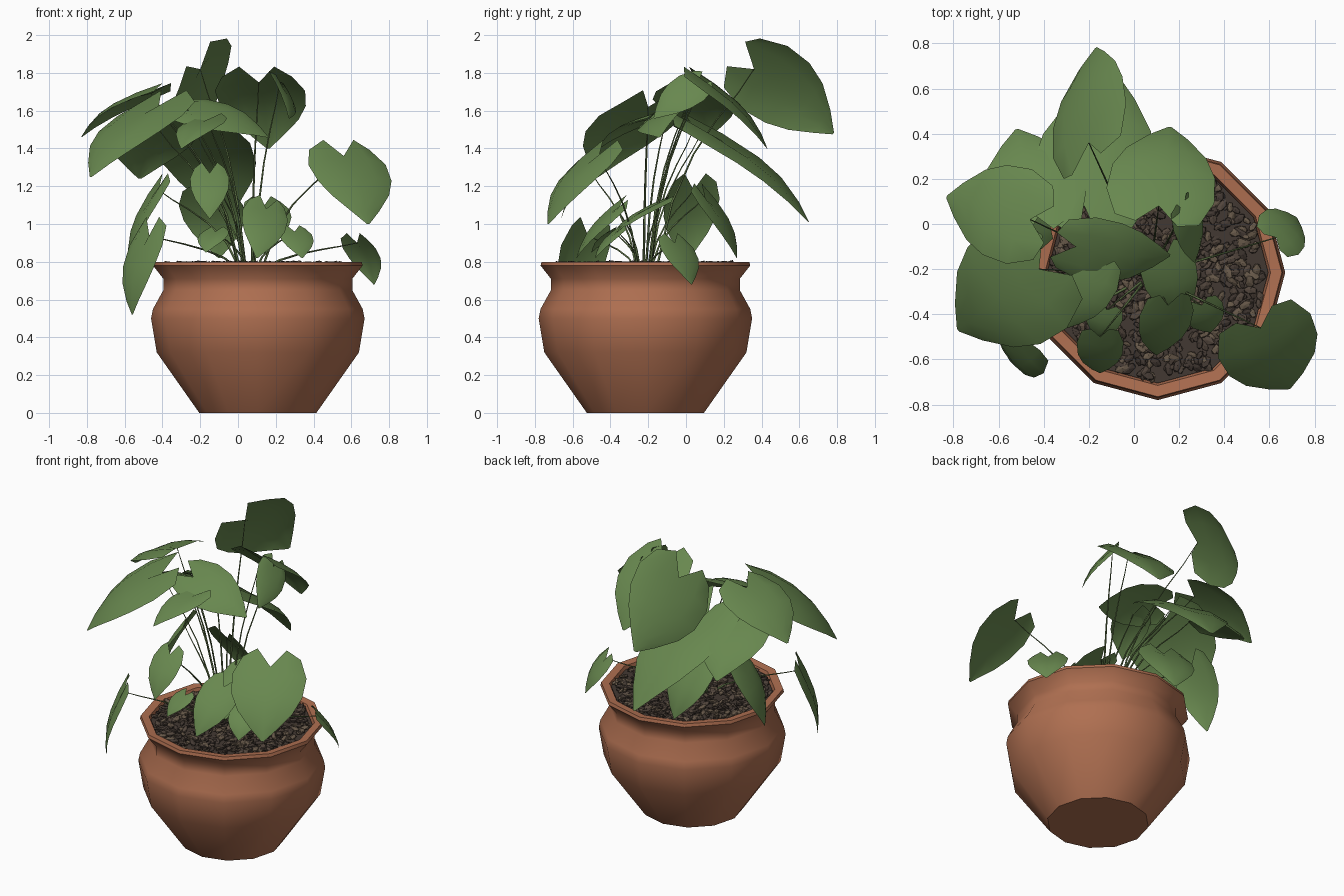
import bpy, bmesh, math, random
from mathutils import Vector, Matrix, Euler

random.seed(4)
if "Cube" in bpy.data.objects:
    bpy.data.objects.remove(bpy.data.objects["Cube"])

CENTRE = Vector((0.105, -0.215, 0))
UP = Vector((0, 0, 1))


def material(name, rgb):
    m = bpy.data.materials.new(name)
    m.use_nodes = True
    m.diffuse_color = (*rgb, 1)
    bsdf = next(n for n in m.node_tree.nodes if n.type == "BSDF_PRINCIPLED")
    bsdf.inputs["Base Color"].default_value = (*rgb, 1)
    bsdf.inputs["Roughness"].default_value = 0.8
    return m


TERRACOTTA = material("terracotta", (0.43, 0.16, 0.082))
GREEN = material("leaf green", (0.138, 0.245, 0.078))
STEM = material("stem green", (0.11, 0.17, 0.06))
SOIL = material("dark soil", (0.055, 0.04, 0.032))
BARK = material("brown bark", (0.13, 0.095, 0.064))
BARK_DARK = material("dark bark", (0.085, 0.061, 0.046))


def add_object(name, bm, mats, smooth=None):
    me = bpy.data.meshes.new(name)
    bm.to_mesh(me)
    bm.free()
    ob = bpy.data.objects.new(name, me)
    bpy.context.collection.objects.link(ob)
    for m in mats:
        me.materials.append(m)
    if smooth:
        bpy.ops.object.select_all(action="DESELECT")
        ob.select_set(True)
        bpy.context.view_layer.objects.active = ob
        bpy.ops.object.shade_smooth_by_angle(angle=math.radians(smooth))


def polar(radius, angle, z):
    """Point around the pot axis."""
    return CENTRE + Vector((radius * math.cos(angle), radius * math.sin(angle), z))


def lathe(name, profile, mat, sides=12):
    """Spin a (radius, height) profile around the pot axis and cap both ends."""
    bm = bmesh.new()
    rings = [[bm.verts.new(polar(r, math.tau * i / sides, z)) for i in range(sides)]
             for r, z in profile]
    for lo, hi in zip(rings, rings[1:]):
        for i in range(sides):
            j = (i + 1) % sides
            bm.faces.new((lo[i], lo[j], hi[j], hi[i]))
    bm.faces.new(rings[0][::-1])
    bm.faces.new(rings[-1])
    add_object(name, bm, [mat], 45)


# Pot with flared rim, and the soil disc inside it
lathe("pot", [(0.31, 0), (0.535, 0.32), (0.565, 0.5), (0.555, 0.55), (0.5, 0.65), (0.5, 0.71),
              (0.555, 0.78), (0.55, 0.8), (0.5, 0.795), (0.485, 0.74)], TERRACOTTA)
lathe("soil", [(0.485, 0.75), (0.49, 0.775)], SOIL)

# Bark chips scattered over the soil
bm = bmesh.new()
for i in range(850):
    pos = polar(0.47 * math.sqrt(random.random()), random.uniform(0, math.tau),
                random.uniform(0.777, 0.792))
    spin = Euler((random.uniform(-0.4, 0.4), random.uniform(-0.4, 0.4), random.uniform(0, 6)))
    size = Vector((0.03, 0.017, 0.009)) * random.uniform(0.7, 1.3)
    before = len(bm.faces)
    bmesh.ops.create_icosphere(bm, subdivisions=1, radius=1,
                               matrix=Matrix.LocRotScale(pos, spin, size))
    bm.faces.ensure_lookup_table()
    for f in bm.faces[before:]:
        f.material_index = i % 3
add_object("bark_chips", bm, [BARK, BARK_DARK, SOIL])

# Heart outline rows: position along the leaf, half width
ROWS = [(0, 0.78), (0.18, 1), (0.4, 0.95), (0.62, 0.74), (0.84, 0.36), (1, 0.03)]


def leaf(name, base, tip, ratio, roll):
    """Heart-shaped blade facing the sky, creased at the midrib and arched to its tip."""
    along = tip - base
    length = along.length
    width = length * ratio
    across = along.cross(UP).normalized()
    across.rotate(Matrix.Rotation(roll, 3, along))
    normal = across.cross(along).normalized()
    bm = bmesh.new()
    grid = []
    for k, (t, w) in enumerate(ROWS):
        row = []
        for s in (-1, -0.5, 0, 0.5, 1):
            # Lobes reach back behind the notch at the midrib
            back = math.sin(math.pi * abs(s) * 0.82) * 0.24 * max(0, 1 - k * 0.6)
            arch = 0.4 * length * t * (1 - t)
            crease = width * w * (0.1 * abs(s) - 0.16 * s * s)
            row.append(bm.verts.new(base + along * (t - back) + across * (s * w * width / 2)
                                    + normal * (arch + crease)))
        grid.append(row)
    for a, b in zip(grid, grid[1:]):
        for i in range(4):
            bm.faces.new((a[i], a[i + 1], b[i + 1], b[i]))
    add_object(name, bm, [GREEN], 50)


def stem(name, root, base):
    """Thin stalk rising steeply from the soil, then bending to the leaf."""
    cu = bpy.data.curves.new(name, "CURVE")
    cu.dimensions = "3D"
    cu.bevel_depth = 0.0045
    cu.bevel_resolution = 0
    cu.resolution_u = 5
    sp = cu.splines.new("BEZIER")
    sp.bezier_points.add(1)
    lean = (base - root) * 0.2
    rise = UP * (base.z - root.z) * 0.45 + lean
    for p, co, h, thick in zip(sp.bezier_points, (root, base), (rise, lean), (1.5, 0.5)):
        p.co, p.handle_left, p.handle_right, p.radius = co, co - h, co + h, thick
    cu.materials.append(STEM)
    bpy.context.collection.objects.link(bpy.data.objects.new(name, cu))


# Leaves: notch, tip and, where the blade is twisted, a roll angle
BROAD = {
    "top_back": ((-0.2, 0.36, 1.82), (-0.17, 0.78, 1.48), -0.95),
    "upper_back": ((0.11, 0.08, 1.75), (0.16, 0.43, 1.4)),
    "mid_left_back": ((-0.42, 0.04, 1.5), (-0.52, 0.42, 1.24)),
    "upper_left": ((-0.46, 0.02, 1.69), (-0.83, 0.12, 1.46)),
    "front_left": ((-0.42, -0.2, 1.62), (-0.78, -0.47, 1.25)),
    "right_front": ((0.56, -0.46, 1.36), (0.69, -0.73, 1)),
    "low_back": ((-0.15, 0.1, 1.14), (-0.1, 0.27, 0.82)),
    "low_right": ((0.3, -0.36, 0.96), (0.34, -0.48, 0.82)),
    "low_left": ((-0.12, -0.38, 0.96), (-0.17, -0.5, 0.85)),
    "rim_right": ((0.63, -0.06, 0.9), (0.72, 0.03, 0.68)),
}
SLIM = {
    "upper_small": ((0.22, 0.06, 1.74), (0.27, -0.17, 1.56), -0.9),
    "mid_back": ((-0.22, 0.08, 1.48), (-0.07, 0.65, 1.01)),
    "centre": ((-0.26, -0.1, 1.6), (0.16, -0.14, 1.46), 0.5),
    "centre_front": ((-0.16, -0.2, 1.55), (-0.3, -0.46, 1.4)),
    "left_side": ((-0.42, 0.04, 1.18), (-0.58, 0, 0.8)),
    "left_drooping": ((-0.47, -0.52, 0.94), (-0.56, -0.58, 0.52)),
    "front_small": ((-0.15, -0.5, 1.27), (-0.15, -0.66, 1.03)),
    "low_front": ((0.15, -0.36, 1.08), (0.1, -0.58, 0.82), -0.4),
    "low_front_upper": ((0.14, -0.14, 1.1), (0.2, -0.42, 0.9)),
}
for group, ratio in ((BROAD, 0.97), (SLIM, 0.72)):
    for part, (base, tip, *roll) in group.items():
        base, tip = Vector(base), Vector(tip)
        leaf(part + "_leaf", base, tip, ratio, sum(roll))
        # Stalks gather in a loose clump in the middle of the soil
        root = Vector((0.06 + base.x * 0.12, base.y * 0.12 - 0.2, 0.76))
        stem(part + "_stem", root, base)
